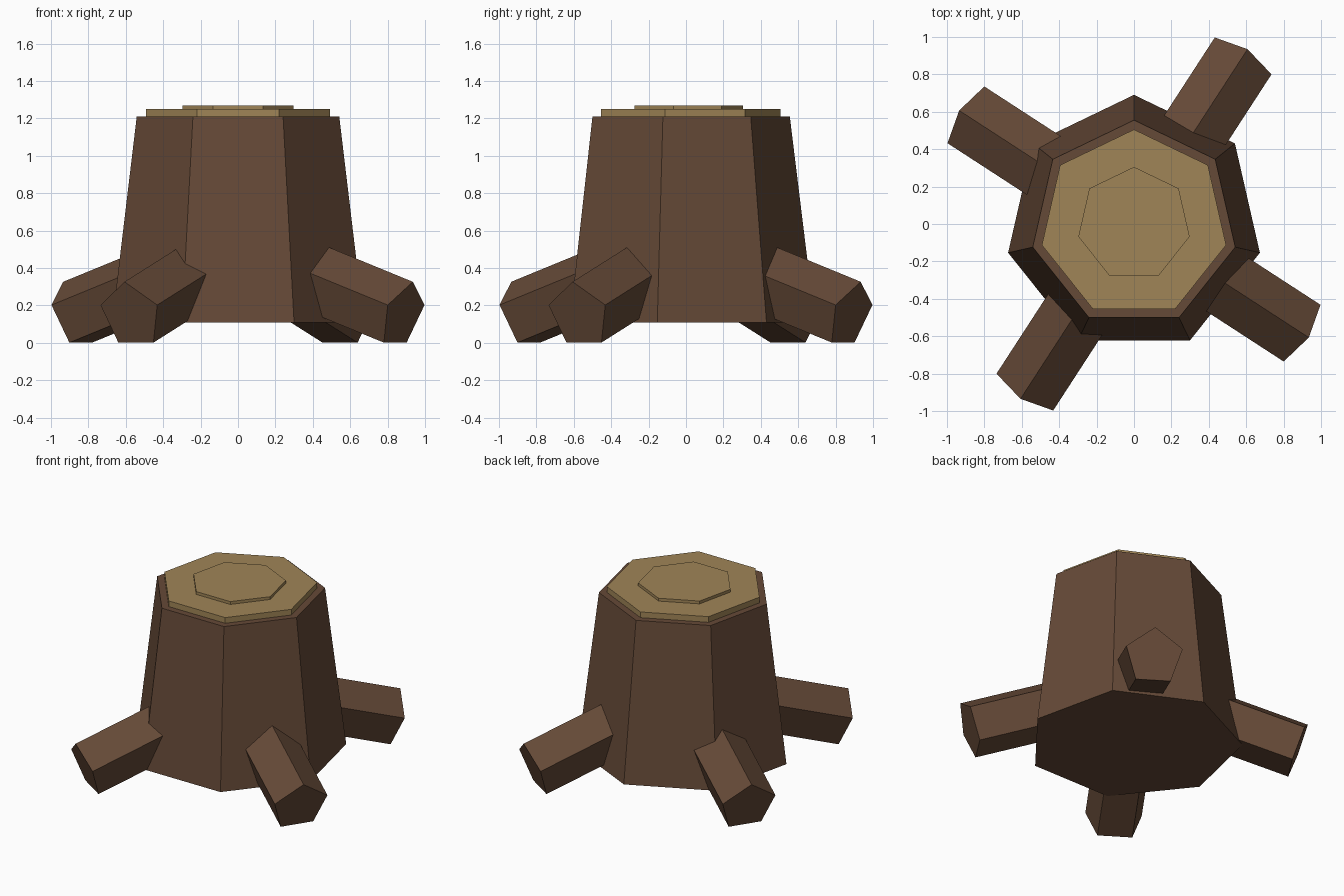
import bpy, math
from mathutils import Matrix, Vector

cube = bpy.data.objects.get("Cube")
if cube:
    bpy.data.objects.remove(cube, do_unlink=True)


def material(name, rgb):
    mat = bpy.data.materials.new(name)
    mat.use_nodes = True
    mat.diffuse_color = (*rgb, 1)
    bsdf = next(n for n in mat.node_tree.nodes if n.type == "BSDF_PRINCIPLED")
    bsdf.inputs["Base Color"].default_value = (*rgb, 1)
    return mat


bark = material("bark_brown", (0.130, 0.067, 0.038))
wood = material("cut_wood_tan", (0.352, 0.235, 0.095))


def prism(name, mat, sides, r_bottom, r_top, z0, z1):
    """Upright flat-sided prism with one corner pointing to +y."""
    bpy.ops.mesh.primitive_cone_add(vertices=sides, radius1=r_bottom,
                                    radius2=r_top, depth=z1 - z0)
    obj = bpy.context.object
    obj.name = name
    obj.data.materials.append(mat)
    # Put the first corner on +y whatever the primitive's start angle
    tip = max(obj.data.vertices, key=lambda v: v.co.xy.length).co
    turn = math.pi / 2 - math.atan2(tip.y, tip.x)
    obj.data.transform(Matrix.Translation((0, 0, (z0 + z1) / 2))
                       @ Matrix.Rotation(turn, 4, "Z"))
    return obj


# Tapered trunk and stepped cut surface
prism("trunk", bark, 7, 0.69, 0.555, 0.11, 1.21)
prism("cut_surface", wood, 7, 0.505, 0.505, 1.19, 1.25)
prism("heartwood_ring", wood, 7, 0.305, 0.305, 1.23, 1.27)

# Four five-sided roots sloping outwards to the ground
tilt = math.radians(19)
for i in range(4):
    heading = math.radians(-33 + 90 * i)
    out = Vector((math.cos(heading), math.sin(heading), 0))
    up = out * math.sin(tilt) + Vector((0, 0, math.cos(tilt)))
    axis = out * math.cos(tilt) - Vector((0, 0, math.sin(tilt)))
    side = up.cross(axis)
    root = prism(f"root_{i + 1}", bark, 5, 0.19, 0.19, -0.75, 0)
    frame = Matrix((side, up, axis)).transposed().to_4x4()
    end = out * 1.052 + Vector((0, 0, 0.147))
    root.matrix_world = Matrix.Translation(end) @ frame
